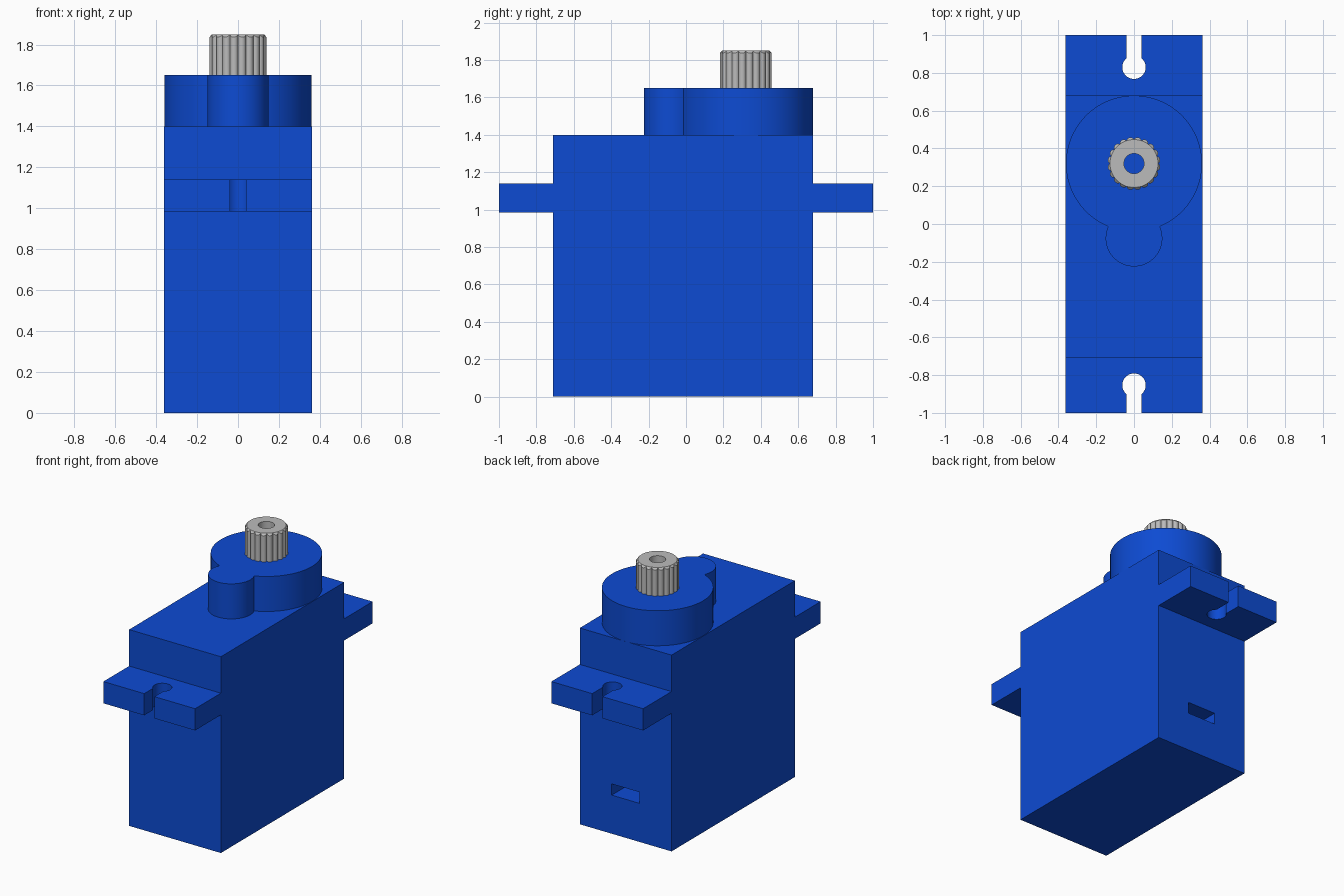
import bpy, bmesh
from math import sin, cos, pi, acos, asin

cube = bpy.data.objects.get("Cube")
if cube:
    bpy.data.objects.remove(cube, do_unlink=True)


def material(name, color):
    m = bpy.data.materials.new(name)
    m.use_nodes = True
    m.diffuse_color = color
    bsdf = next(n for n in m.node_tree.nodes if n.type == 'BSDF_PRINCIPLED')
    bsdf.inputs["Base Color"].default_value = color
    return m


blue = material("blue plastic", (0.004, 0.07, 0.65, 1))
grey = material("grey metal", (0.5, 0.5, 0.5, 1))


def finish(name, bm, mat, smooth=False):
    bmesh.ops.recalc_face_normals(bm, faces=bm.faces)
    mesh = bpy.data.meshes.new(name)
    bm.to_mesh(mesh)
    bm.free()
    mesh.materials.append(mat)
    obj = bpy.data.objects.new(name, mesh)
    bpy.context.collection.objects.link(obj)
    if smooth:
        bpy.ops.object.select_all(action='DESELECT')
        obj.select_set(True)
        bpy.context.view_layer.objects.active = obj
        bpy.ops.object.shade_smooth_by_angle(angle=0.5)
    return obj


def prism(name, outline, z0, z1, mat, smooth=False):
    bm = bmesh.new()
    face = bm.faces.new([bm.verts.new((x, y, z0)) for x, y in outline])
    top = bmesh.ops.extrude_face_region(bm, geom=[face])["geom"]
    bmesh.ops.translate(bm, vec=(0, 0, z1 - z0),
                        verts=[v for v in top if isinstance(v, bmesh.types.BMVert)])
    return finish(name, bm, mat, smooth)


def arc(cy, r, a0, a1, n):
    return [(r * cos(a0 + (a1 - a0) * i / n), cy + r * sin(a0 + (a1 - a0) * i / n))
            for i in range(n + 1)]


def rect(x, y0, y1):
    return [(-x, y0), (x, y0), (x, y1), (-x, y1)]


W, FRONT, BACK, TOP = 0.362, -0.71, 0.68, 1.40

# Case with a cable pocket in the back
case = prism("case", rect(W, FRONT, BACK), 0, TOP, blue)
cutter = prism("pocket_cutter", rect(0.11, BACK - 0.2, BACK + 0.1), 0.275, 0.355, blue)
cutter.hide_render = True
cut = case.modifiers.new("cable_pocket", 'BOOLEAN')
cut.operation, cut.solver, cut.object = 'DIFFERENCE', 'EXACT', cutter
bpy.context.view_layer.objects.active = case
bpy.ops.object.modifier_apply(modifier=cut.name)
bpy.data.objects.remove(cutter, do_unlink=True)


# Mounting tabs with keyhole slots open to the outer edge
def tab(name, side, inner, hole_y):
    slot, r = 0.04, 0.062
    half = asin(slot / r)
    keyhole = arc(hole_y, r, pi / 2 - half, -3 * pi / 2 + half, 32)
    outline = ([(-W, inner), (W, inner), (W, 1), (slot, 1)]
               + keyhole + [(-slot, 1), (-W, 1)])
    prism(name, [(x, side * y) for x, y in outline], 0.985, 1.14, blue, True)


tab("back_tab", 1, BACK, 0.83)
tab("front_tab", -1, -FRONT, 0.853)

# Gear housing: a large and a small round merged into one outline
SHAFT_Y, BIG, SMALL, GAP = 0.32, 0.36, 0.15, 0.395
a = acos((BIG**2 + GAP**2 - SMALL**2) / (2 * BIG * GAP))
b = acos((SMALL**2 + GAP**2 - BIG**2) / (2 * SMALL * GAP))
big_round = arc(SHAFT_Y, BIG, -pi / 2 + a, 3 * pi / 2 - a, 80)
small_round = arc(SHAFT_Y - GAP, SMALL, pi / 2 + b, 5 * pi / 2 - b, 40)
prism("gear_housing", big_round + small_round[1:-1], TOP, 1.65, blue, True)

# Hollow splined output shaft with a chamfered top
TEETH, STEPS, TIP, ROOT, BORE = 20, 8, 0.14, 0.127, 0.053
Z0, Z1 = 1.65, 1.85
count = TEETH * STEPS
bm = bmesh.new()


def ring(radius, height):
    verts = []
    for i in range(count):
        t, r = 2 * pi * i / count, radius(i)
        verts.append(bm.verts.new((r * cos(t), SHAFT_Y + r * sin(t), height(r))))
    return verts


def spline(i):
    return ROOT + (TIP - ROOT) * abs(sin(pi * i / STEPS)) ** 0.6


rings = [ring(lambda i: BORE, lambda r: Z0),
         ring(spline, lambda r: Z0),
         ring(spline, lambda r: Z1 - 0.001 - (r - ROOT)),
         ring(lambda i: ROOT, lambda r: Z1),
         ring(lambda i: BORE, lambda r: Z1)]
for lower, upper in zip(rings, rings[1:] + rings[:1]):
    for i in range(count):
        j = (i + 1) % count
        bm.faces.new((lower[i], lower[j], upper[j], upper[i]))
finish("output_shaft", bm, grey, True)
